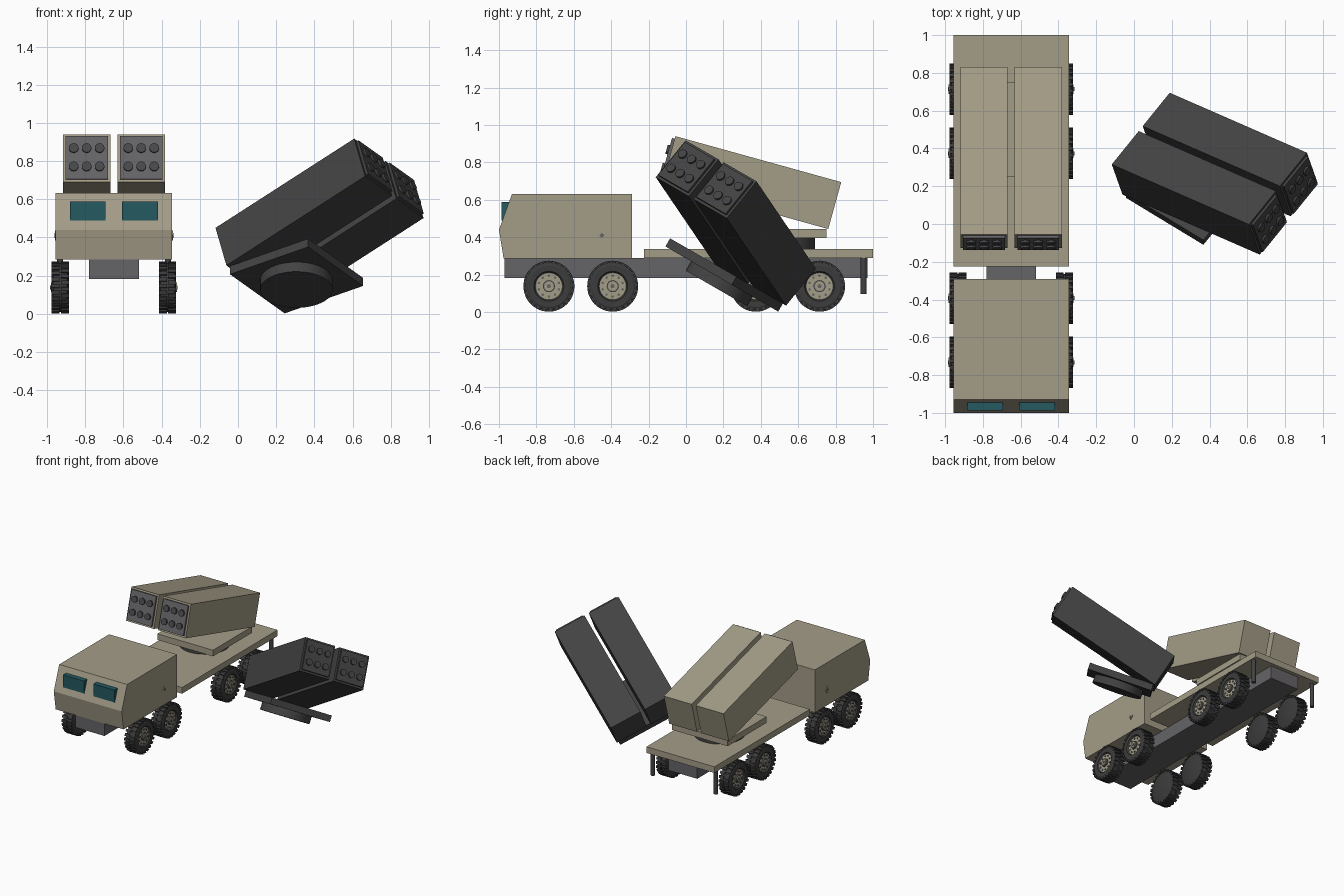
import bpy, bmesh
from math import pi, radians
from mathutils import Matrix, Vector

if "Cube" in bpy.data.objects:
    bpy.data.objects.remove(bpy.data.objects["Cube"])


def material(name, rgb):
    m = bpy.data.materials.new(name)
    m.use_nodes = True
    m.diffuse_color = (*rgb, 1)
    m.node_tree.nodes["Principled BSDF"].inputs["Base Color"].default_value = (*rgb, 1)
    return m


TAN = material("desert tan", (0.37, 0.335, 0.245))
GREY = material("steel grey", (0.13, 0.125, 0.135))
TUBE = material("tube grey", (0.065, 0.065, 0.07))
RUBBER = material("tyre rubber", (0.045, 0.045, 0.045))
BLACK = material("charcoal", (0.055, 0.055, 0.055))
GLASS = material("teal glass", (0.017, 0.1, 0.12))

T = Matrix.Translation
TURN_X = Matrix.Rotation(pi / 2, 4, 'Y')      # cylinder axis onto x
TURN_Y = Matrix.Rotation(pi / 2, 4, 'X')      # cylinder axis onto y
round_parts = []


def add_box(bm, size, matrix, index=0):
    made = bmesh.ops.create_cube(bm, size=1, matrix=matrix @ Matrix.Diagonal((*size, 1)))
    for f in {f for v in made["verts"] for f in v.link_faces}:
        f.material_index = index


def add_cyl(bm, radius, depth, matrix, sides=32, index=0):
    made = bmesh.ops.create_cone(bm, cap_ends=True, segments=sides, radius1=radius,
                                 radius2=radius, depth=depth, matrix=matrix)
    for f in {f for v in made["verts"] for f in v.link_faces}:
        f.material_index = index


def to_mesh(name, bm, mats):
    bmesh.ops.recalc_face_normals(bm, faces=bm.faces)
    mesh = bpy.data.meshes.new(name)
    bm.to_mesh(mesh)
    bm.free()
    for m in mats:
        mesh.materials.append(m)
    return mesh


def place(name, mesh, matrix=Matrix(), smooth=False):
    ob = bpy.data.objects.new(name, mesh)
    ob.matrix_world = matrix
    bpy.context.collection.objects.link(ob)
    if smooth:
        round_parts.append(ob)
    return ob


def box(name, size, loc, mat, matrix=Matrix()):
    bm = bmesh.new()
    add_box(bm, size, Matrix())
    return place(name, to_mesh(name, bm, [mat]), matrix @ T(loc))


def cyl(name, radius, depth, loc, mat, matrix=Matrix(), turn=Matrix(), sides=32):
    bm = bmesh.new()
    add_cyl(bm, radius, depth, turn, sides)
    return place(name, to_mesh(name, bm, [mat]), matrix @ T(loc), sides > 8)


TRUCK = T((-0.65, 0, 0))

# Chassis, flat bed and rear support legs
box("chassis", (0.26, 1.94, 0.105), (0, 0, 0.235), GREY, TRUCK)
box("bed", (0.61, 1.225, 0.05), (0, 0.3875, 0.313), TAN, TRUCK)
for side, s in (("right", -1), ("left", 1)):
    cyl(f"support_leg_{side}", 0.016, 0.195, (s * 0.283, 0.95, 0.193), BLACK, TRUCK, sides=16)

# Cab: side profile pushed across the width
profile = [(-0.29, 0.285), (-0.29, 0.632), (-0.93, 0.632), (-1.0, 0.44), (-0.975, 0.285)]
bm = bmesh.new()
face = bm.faces.new([bm.verts.new((-0.305, y, z)) for y, z in profile])
pushed = bmesh.ops.extrude_face_region(bm, geom=[face])["geom"]
bmesh.ops.translate(bm, vec=(0.61, 0, 0),
                    verts=[v for v in pushed if isinstance(v, bmesh.types.BMVert)])
place("cab", to_mesh("cab", bm, [TAN]), TRUCK)

# Windscreens and door handles
for side, s in (("right", -1), ("left", 1)):
    box(f"windscreen_{side}", (0.188, 0.05, 0.1), (s * 0.137, -0.962, 0.538), GLASS, TRUCK)
    cyl(f"door_handle_{side}", 0.026, 0.01, (s * 0.304, -0.45, 0.41), TAN, TRUCK, TURN_X, 4)
    cyl(f"handle_centre_{side}", 0.014, 0.014, (s * 0.304, -0.45, 0.41), GREY, TRUCK, TURN_X, 4)

# Tyre: spun section with staggered tread lugs on each shoulder
section = [(0.03, 0.07), (0.044, 0.08), (0.045, 0.112), (0.036, 0.128),
           (-0.036, 0.128), (-0.045, 0.112), (-0.045, 0.0)]
bm = bmesh.new()
verts = [bm.verts.new((x, 0, r)) for x, r in section]
edges = [bm.edges.new(pair) for pair in zip(verts, verts[1:])]
bmesh.ops.spin(bm, geom=verts + edges, cent=(0, 0, 0), axis=(1, 0, 0),
               angle=2 * pi, steps=36)
bmesh.ops.remove_doubles(bm, verts=bm.verts, dist=0.0005)
LUGS = 24
for i in range(LUGS):
    for s in (-1, 1):
        a = 2 * pi * (i + 0.25 * s) / LUGS
        add_box(bm, (0.042, 0.02, 0.018),
                Matrix.Rotation(a, 4, 'X') @ T((s * 0.024, 0, 0.127)))
tyre = to_mesh("tyre", bm, [RUBBER])

# Hub: dished disc, rim ring, bolts and centre cap
bm = bmesh.new()
add_cyl(bm, 0.076, 0.05, T((0.008, 0, 0)) @ TURN_X)
add_cyl(bm, 0.032, 0.02, T((0.033, 0, 0)) @ TURN_X, 24, 1)
add_cyl(bm, 0.025, 0.03, T((0.035, 0, 0)) @ TURN_X, 24)
add_cyl(bm, 0.011, 0.03, T((0.038, 0, 0)) @ TURN_X, 16, 1)
for i in range(10):
    spoke = Matrix.Rotation(2 * pi * i / 10, 4, 'X')
    add_cyl(bm, 0.007, 0.012, spoke @ T((0.033, 0, 0.056)) @ TURN_X, 8, 1)
hub = to_mesh("hub", bm, [TAN, GREY])

for n, y in enumerate((-0.733, -0.392, 0.374, 0.714), 1):
    for side, s in (("right", -1), ("left", 1)):
        m = TRUCK @ T((s * 0.281, y, 0.138)) @ Matrix.Rotation(pi if s < 0 else 0, 4, 'Z')
        place(f"tyre_{side}_{n}", tyre, m, n == 1 and s == 1)
        place(f"hub_{side}_{n}", hub, m, n == 1 and s == 1)


# Launcher: turntable, base plate and two raised pods with six tubes each
def launcher(prefix, matrix, body, ring, panel, tube):
    box(prefix + "base_plate", (0.5, 0.5, 0.05), (0, 0, 0), body, matrix)
    cyl(prefix + "turntable", 0.19, 0.06, (0, 0, -0.053), ring, matrix, sides=40)
    raised = Matrix.Rotation(radians(-15.5), 4, 'X')
    for side, s in (("right", -1), ("left", 1)):
        pod = matrix @ T((s * 0.143, -0.148, 0.272)) @ raised
        box(f"{prefix}pod_{side}", (0.249, 0.92, 0.26), (0, 0, 0), body, pod)
        box(f"{prefix}pod_face_{side}", (0.222, 0.03, 0.232), (0, -0.46, 0), panel, pod)
        bm = bmesh.new()
        for col in (-1, 0, 1):
            for row in (-1, 1):
                add_cyl(bm, 0.025, 0.03, T((col * 0.068, -0.472, row * 0.05)) @ TURN_Y, 16)
        name = f"{prefix}tubes_{side}"
        place(name, to_mesh(name, bm, [tube]), pod, True)


launcher("mounted_", TRUCK @ T((0, 0.5, 0.42)), TAN, BLACK, GREY, TUBE)

# Detached dark launcher lying tilted beside the truck
tilt = Matrix.Rotation(radians(-30), 4, 'X') @ Matrix.Rotation(radians(55), 4, 'Z')
launcher("detached_", T((0.306, 0.204, 0.198)) @ tilt, BLACK, BLACK, BLACK, BLACK)

# Smooth shading on round parts
bpy.ops.object.select_all(action='DESELECT')
for ob in round_parts:
    ob.select_set(True)
bpy.context.view_layer.objects.active = round_parts[0]
bpy.ops.object.shade_smooth_by_angle(angle=radians(30))
